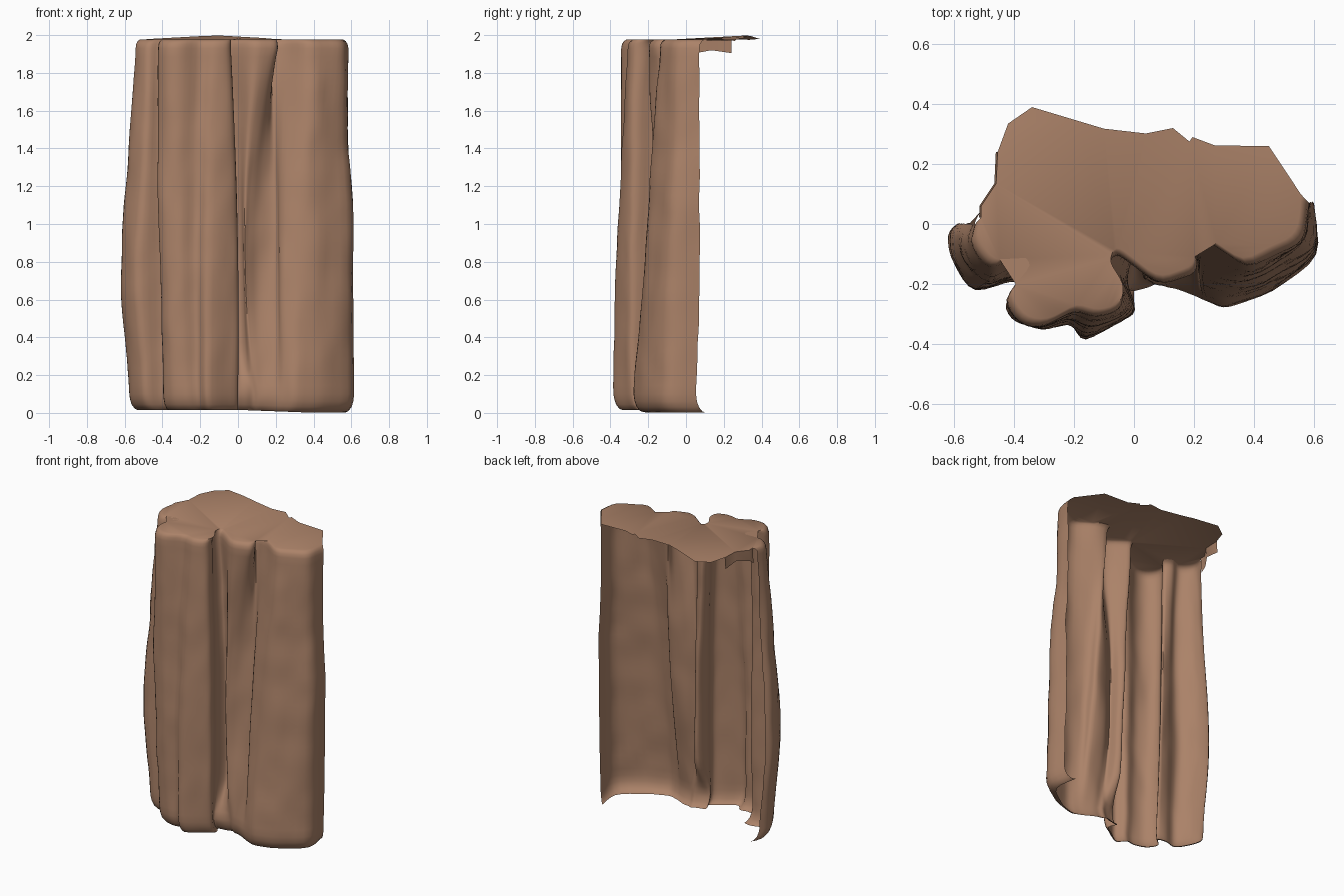
import bpy, bmesh, math
from mathutils import Vector, noise

if "Cube" in bpy.data.objects:
    bpy.data.objects.remove(bpy.data.objects["Cube"])

rock = bpy.data.materials.new("brown rock")
rock.diffuse_color = (0.41, 0.225, 0.14, 1)
rock.use_nodes = True
rock.node_tree.nodes["Principled BSDF"].inputs["Base Color"].default_value = rock.diffuse_color

# Plan outlines of the fluted face (left end -> right end) at three heights
TOP = [(-.53, .0), (-.54, -.06), (-.52, -.11), (-.47, -.145), (-.41, -.13),
       (-.365, -.165), (-.425, -.25), (-.38, -.32), (-.30, -.34), (-.20, -.30),
       (-.12, -.305), (-.05, -.28), (-.04, -.22), (-.08, -.15), (-.06, -.105),
       (.0, -.14), (.10, -.195), (.19, -.17), (.21, -.12), (.17, -.06),
       (.26, -.07), (.38, -.14), (.50, -.085), (.57, -.03), (.585, .07)]
MID = [(-.575, .0), (-.605, -.04), (-.585, -.13), (-.51, -.205), (-.42, -.18),
       (-.365, -.18), (-.42, -.26), (-.39, -.32), (-.31, -.347), (-.22, -.325),
       (-.15, -.355), (-.04, -.315), (-.005, -.27), (-.035, -.18), (-.02, -.11),
       (.015, -.125), (.035, -.178), (.065, -.16), (.12, -.12), (.20, -.105),
       (.23, -.165), (.35, -.20), (.47, -.16), (.592, -.07), (.60, .07)]
LOW = [(-.55, .0), (-.575, -.05), (-.55, -.13), (-.49, -.205), (-.41, -.19),
       (-.345, -.20), (-.395, -.25), (-.355, -.32), (-.28, -.347), (-.21, -.335),
       (-.16, -.383), (-.06, -.33), (.0, -.28), (-.02, -.20), (.005, -.13),
       (.045, -.15), (.08, -.20), (.11, -.215), (.15, -.225), (.20, -.24),
       (.25, -.26), (.32, -.272), (.46, -.22), (.605, -.10), (.59, .06)]
Z_TOP, Z_MID, Z_LOW = 1.93, 1.1, 0.1


def outline(z):
    """Quadratic blend of the three outlines at height z."""
    z = min(max(z, Z_LOW), Z_TOP)
    a = (z - Z_MID) * (z - Z_LOW) / ((Z_TOP - Z_MID) * (Z_TOP - Z_LOW))
    b = (z - Z_TOP) * (z - Z_LOW) / ((Z_MID - Z_TOP) * (Z_MID - Z_LOW))
    c = 1 - a - b
    pts = [Vector(t) * a + Vector(m) * b + Vector(l) * c
           for t, m, l in zip(TOP, MID, LOW)]
    # left flank is straighter up high, fuller down low; right flank likewise
    bow = 0.014 * math.sin(math.pi * (z - Z_MID) / (Z_TOP - Z_MID)) if z > 0.3 else 0
    for i in range(4):
        pts[i].x += bow
    for i in (22, 23, 24):
        pts[i].x -= max(0, bow)
    # main groove closes towards the foot
    close = max(0, min(1, (0.32 - z) / 0.2))
    for i, d in ((13, .03), (14, .09), (15, .06)):
        pts[i].y -= d * close
    return pts


def smooth(pts, sub=4):
    """Catmull-Rom curve through the points."""
    out, n = [], len(pts)
    for i in range(n - 1):
        p0, p1, p2, p3 = pts[max(i - 1, 0)], pts[i], pts[i + 1], pts[min(i + 2, n - 1)]
        for k in range(sub):
            t = k / sub
            out.append(0.5 * (2 * p1 + (p2 - p0) * t + (2 * p0 - 5 * p1 + 4 * p2 - p3) * t * t
                              + (3 * p1 - p0 - 3 * p2 + p3) * t ** 3))
    out.append(pts[-1])
    return out


def row(z, inset):
    """One horizontal row, drawn in towards the back and middle, lightly weathered."""
    out = []
    for p in smooth(outline(z)):
        w = 0.009 * noise.noise(Vector((p.x * 7, p.y * 7, z * 2.2)))
        w += 0.005 * noise.noise(Vector((p.x * 12, p.y * 12, z * 6)))
        s = inset + w
        drop = 0.014 * max(0, min(1, p.x / 0.4)) if z < 0.1 else 0
        out.append(Vector((p.x - s * p.x / 0.6, p.y + s, z - drop)))
    return out


def finish(bm, name):
    me = bpy.data.meshes.new(name)
    bm.to_mesh(me)
    bm.free()
    me.materials.append(rock)
    ob = bpy.data.objects.new(name, me)
    bpy.context.collection.objects.link(ob)
    bpy.ops.object.select_all(action='DESELECT')
    ob.select_set(True)
    bpy.context.view_layer.objects.active = ob
    bpy.ops.object.shade_smooth_by_angle(angle=math.radians(50))


def add_grid(bm, rows):
    vs = [[bm.verts.new(p) for p in r] for r in rows]
    for a, b in zip(vs, vs[1:]):
        for j in range(len(a) - 1):
            bm.faces.new((a[j], a[j + 1], b[j + 1], b[j]))
    return vs


# Fluted cliff face: open shell, lip curled under at the foot, rounded at the top
levels = [(.016, .045), (.022, .03), (.045, .013), (.075, .004)]
levels += [(.1 + 1.83 * i / 40, 0) for i in range(41)]
levels += [(1.953, .004), (1.968, .013), (1.976, .026)]
bm = bmesh.new()
grid = add_grid(bm, [row(z, s) for z, s in levels])

# Top slab: thin sheet running back from the rounded edge
BACK = [(.45, .26, 1.97), (.27, .262, 1.975), (.195, .29, 1.98),
        (.185, .275, 1.98), (.13, .32, 1.985), (.04, .302, 1.99), (-.10, .318, 1.998),
        (-.19, .345, 1.995), (-.34, .39, 1.98), (-.42, .335, 1.975),
        (-.455, .24, 1.98), (-.46, .135, 1.98), (-.51, .06, 1.976)]
rim = [bm.verts.new(p) for p in BACK]
cap = bm.faces.new(grid[-1] + rim)
bmesh.ops.triangulate(bm, faces=[cap])

# Short ragged flange hanging from the left edge of the slab
edge = rim[-3:] + [grid[-1][0]]
drops = [bm.verts.new(v.co + Vector((-.006, 0, -d))) for v, d in zip(edge, (.075, .06, .07, .1))]
for i in range(3):
    bm.faces.new((edge[i], edge[i + 1], drops[i + 1], drops[i]))
bm.normal_update()
finish(bm, "cliff_rock")
